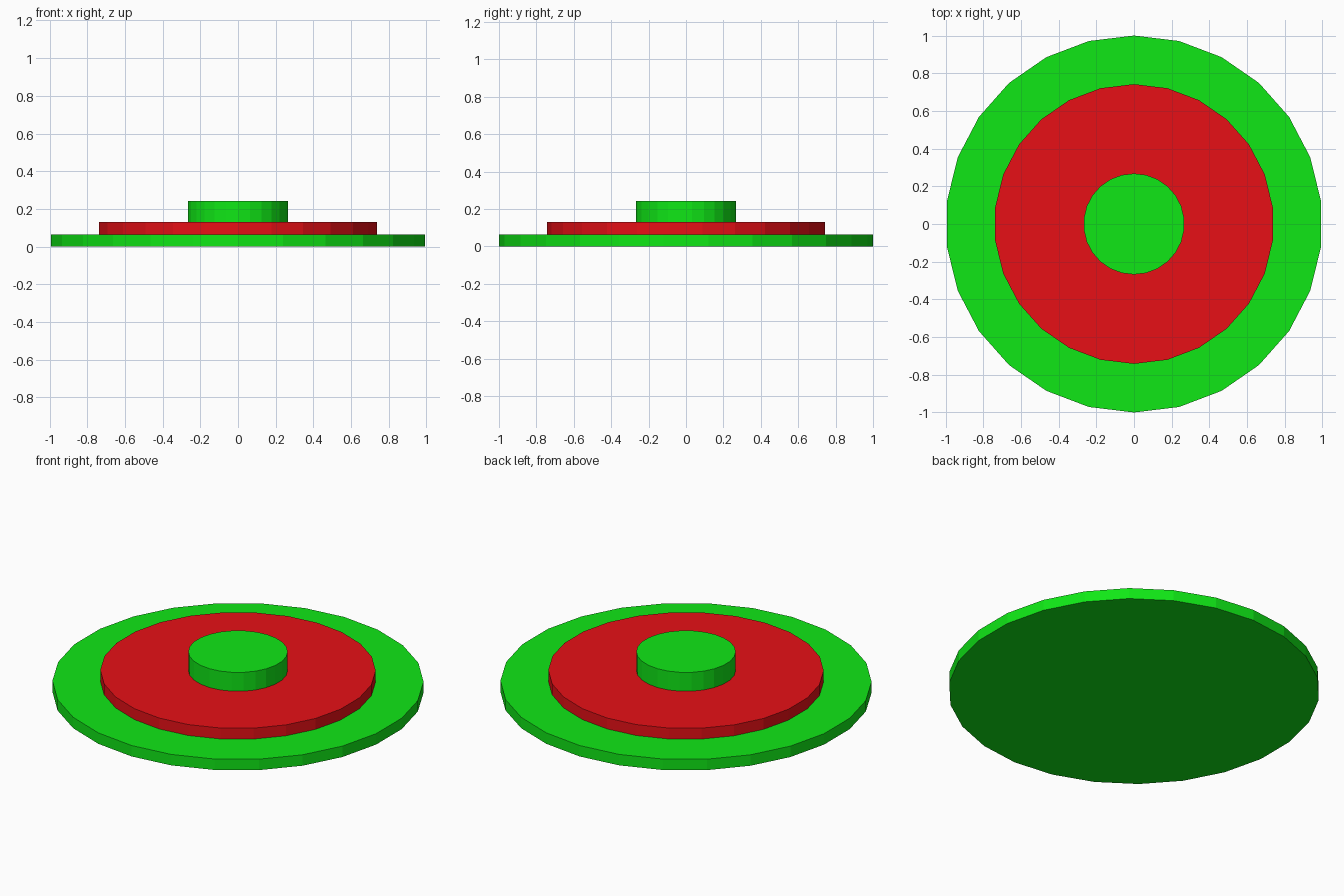
import bpy

if "Cube" in bpy.data.objects:
    bpy.data.objects.remove(bpy.data.objects["Cube"])

SIDES = 26


def material(name, colour):
    mat = bpy.data.materials.new(name)
    mat.diffuse_color = (*colour, 1.0)
    mat.use_nodes = True
    mat.node_tree.nodes["Principled BSDF"].inputs["Base Color"].default_value = mat.diffuse_color
    return mat


def disc(name, radius, bottom, top, mat):
    # Flat-faced disc standing between two heights, first corner on +y
    bpy.ops.mesh.primitive_cylinder_add(
        vertices=SIDES, radius=radius, depth=top - bottom,
        location=(0, 0, (bottom + top) / 2))
    obj = bpy.context.object
    obj.name = name
    obj.data.materials.append(mat)
    return obj


green = material("green", (0.005, 0.8, 0.008))
red = material("red", (0.8, 0.005, 0.008))

# Stacked discs from the ground up
disc("base_disc", 1.0, 0.0, 0.065, green)
disc("middle_disc", 0.742, 0.065, 0.13, red)
disc("centre_knob", 0.268, 0.13, 0.242, green)
